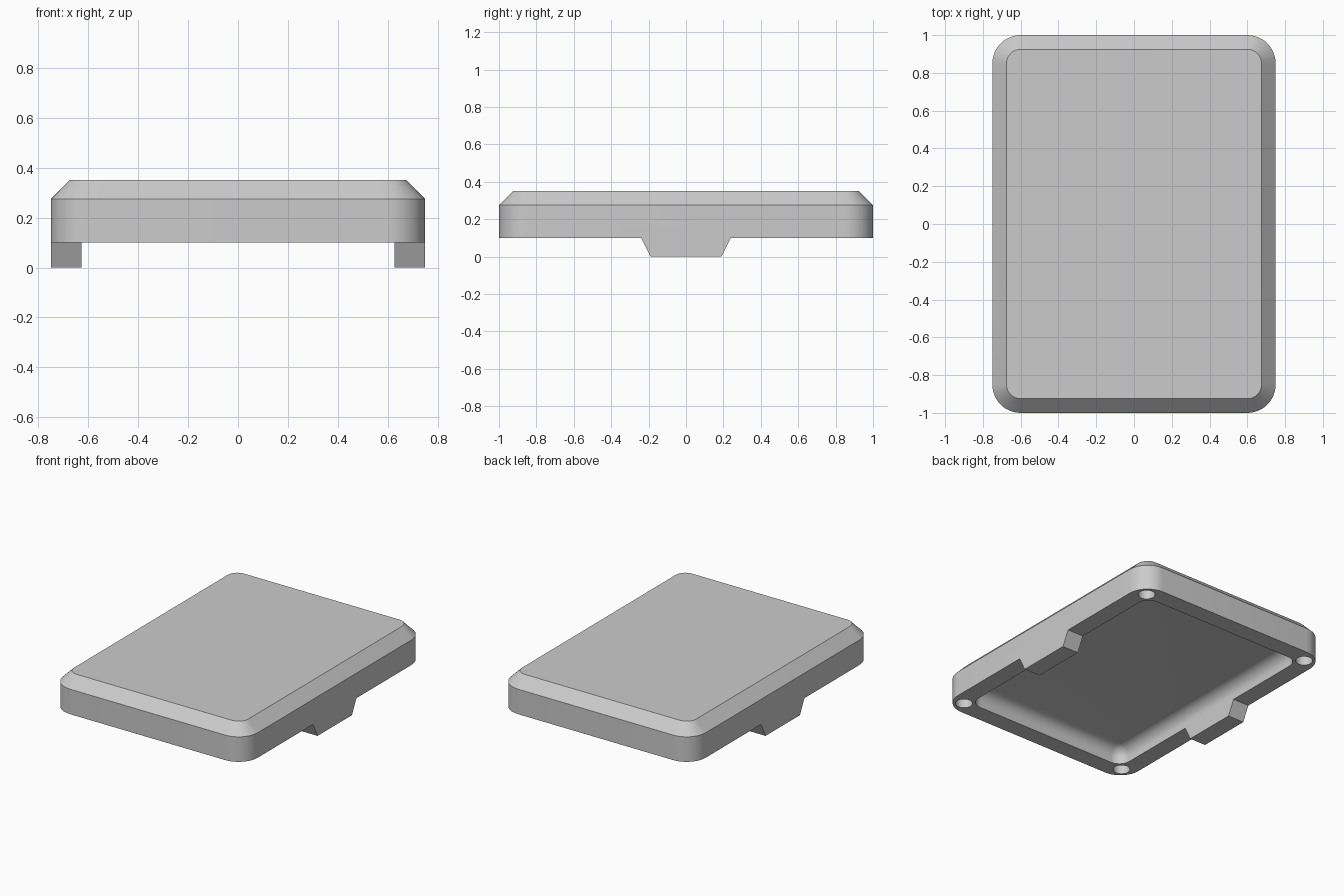
import bpy, bmesh
from math import sin, cos, pi

if "Cube" in bpy.data.objects:
    bpy.data.objects.remove(bpy.data.objects["Cube"], do_unlink=True)

HALF_X, HALF_Y = 0.75, 1.0
BASE, SHOULDER, TOP = 0.10, 0.275, 0.35
CORNER, WALL = 0.15, 0.123
CAVITY_DEPTH, FILLET = 0.11, 0.08

grey = bpy.data.materials.new("plain grey")
grey.use_nodes = True
grey.diffuse_color = (0.6, 0.6, 0.6, 1)
grey.node_tree.nodes["Principled BSDF"].inputs["Base Color"].default_value = (0.6, 0.6, 0.6, 1)


def rounded_ring(bm, inset, radius, z, steps=12):
    """Ring of vertices along a rounded rectangle inset from the outer outline."""
    cx, cy = HALF_X - inset - radius, HALF_Y - inset - radius
    ring = []
    for k, (sx, sy) in enumerate([(1, 1), (-1, 1), (-1, -1), (1, -1)]):
        for i in range(steps + 1):
            a = (k + i / steps) * pi / 2
            ring.append(bm.verts.new((sx * cx + radius * cos(a), sy * cy + radius * sin(a), z)))
    return ring


def finish(name, bm):
    bmesh.ops.recalc_face_normals(bm, faces=bm.faces)
    mesh = bpy.data.meshes.new(name)
    bm.to_mesh(mesh)
    bm.free()
    mesh.materials.append(grey)
    obj = bpy.data.objects.new(name, mesh)
    bpy.context.collection.objects.link(obj)
    return obj


def stack(name, levels):
    """Closed solid lofted through (inset, corner radius, height) levels."""
    bm = bmesh.new()
    rings = [rounded_ring(bm, *level) for level in levels]
    for low, high in zip(rings, rings[1:]):
        for i in range(len(low)):
            j = (i + 1) % len(low)
            bm.faces.new((low[i], low[j], high[j], high[i]))
    bm.faces.new(rings[0])
    bm.faces.new(rings[-1])
    return finish(name, bm)


def tab(name, side):
    """Tapered side foot, running up into the body."""
    bm = bmesh.new()
    profile = [(-0.19, 0), (0.19, 0), (0.24, BASE), (0.24, 0.15), (-0.24, 0.15), (-0.24, BASE)]
    face = bm.faces.new([bm.verts.new((side * HALF_X, y, z)) for y, z in profile])
    extruded = bmesh.ops.extrude_face_region(bm, geom=[face])["geom"]
    moved = [v for v in extruded if isinstance(v, bmesh.types.BMVert)]
    bmesh.ops.translate(bm, verts=moved, vec=(-side * 0.2, 0, 0))
    return finish(name, bm)


def hole(name, x, y):
    bm = bmesh.new()
    bmesh.ops.create_cone(bm, cap_ends=True, segments=32, radius1=0.054, radius2=0.054, depth=0.24)
    bmesh.ops.translate(bm, verts=bm.verts, vec=(x, y, BASE))
    return finish(name, bm)


def combine(target, tool, operation):
    mod = target.modifiers.new(tool.name, "BOOLEAN")
    mod.operation, mod.solver, mod.object = operation, "EXACT", tool
    tool.hide_render = True


# Outer shell with chamfered top edge
cover = stack("cover", [(0, CORNER, BASE), (0, CORNER, SHOULDER),
                        (TOP - SHOULDER, CORNER - 0.075, TOP)])
tools = []

# Side feet
for side, label in ((-1, "right"), (1, "left")):
    tools.append(tab(label + "_foot", side))
    combine(cover, tools[-1], "UNION")

# Underside recess with filleted ceiling
ceiling = BASE + CAVITY_DEPTH
levels = [(WALL, 0.083, -0.1)]
for i in range(9):
    a = i / 8 * pi / 2
    inward = FILLET * (1 - cos(a))
    levels.append((WALL + inward, 0.083 - inward, ceiling - FILLET * (1 - sin(a))))
tools.append(stack("recess_cutter", levels))
combine(cover, tools[-1], "DIFFERENCE")

# Corner magnet holes
for sx in (-1, 1):
    for sy in (-1, 1):
        tools.append(hole("hole_cutter", sx * 0.655, sy * 0.905))
        combine(cover, tools[-1], "DIFFERENCE")

# Bake the booleans and drop the helpers
bpy.context.view_layer.update()
baked = bpy.data.meshes.new_from_object(cover.evaluated_get(bpy.context.evaluated_depsgraph_get()))
cover.modifiers.clear()
cover.data = baked
for tool in tools:
    bpy.data.objects.remove(tool, do_unlink=True)

# Smooth rounded corners, crisp edges
bpy.ops.object.select_all(action="DESELECT")
cover.select_set(True)
bpy.context.view_layer.objects.active = cover
bpy.ops.object.shade_smooth_by_angle(angle=pi / 6)
